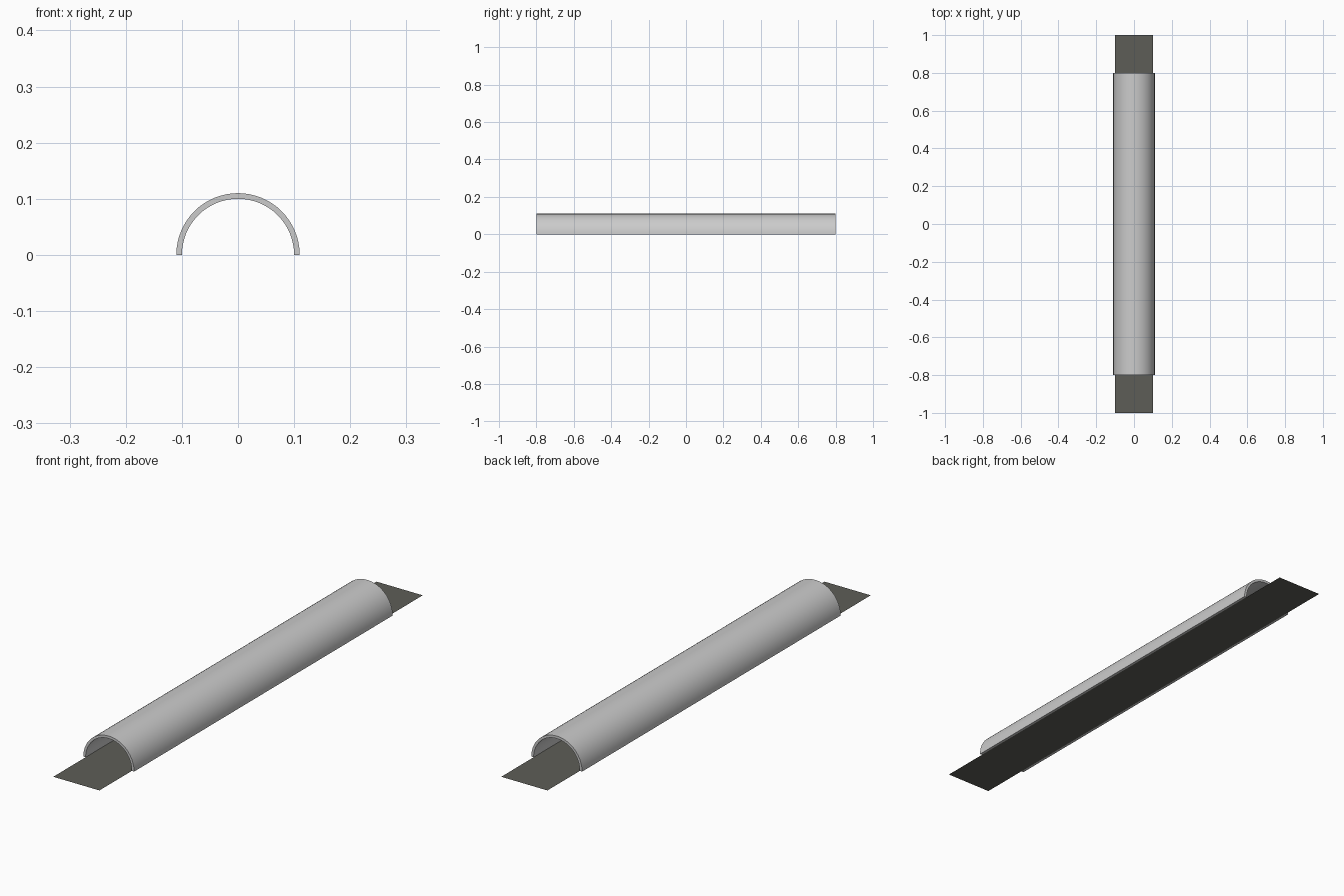
import bpy, bmesh, math

if "Cube" in bpy.data.objects:
    bpy.data.objects.remove(bpy.data.objects["Cube"])

R_OUT, R_IN = 0.11, 0.10
HALF_TUNNEL, HALF_ROAD = 0.8, 1.0
SEGMENTS = 32


def material(name, rgb):
    mat = bpy.data.materials.new(name)
    mat.diffuse_color = (*rgb, 1)
    mat.use_nodes = True
    mat.node_tree.nodes["Principled BSDF"].inputs["Base Color"].default_value = mat.diffuse_color
    return mat


def finish(bm, name, mat):
    mesh = bpy.data.meshes.new(name)
    bm.to_mesh(mesh)
    bm.free()
    mesh.materials.append(mat)
    obj = bpy.data.objects.new(name, mesh)
    bpy.context.collection.objects.link(obj)
    return obj


def arc_point(radius, i):
    a = math.pi * i / SEGMENTS
    return (radius * math.cos(a), -HALF_TUNNEL, radius * math.sin(a))


concrete = material("concrete grey", (0.6, 0.6, 0.6))
asphalt = material("dark asphalt", (0.11, 0.11, 0.095))

# Tunnel shell: half-ring profile extruded along y
bm = bmesh.new()
outer = [bm.verts.new(arc_point(R_OUT, i)) for i in range(SEGMENTS + 1)]
inner = [bm.verts.new(arc_point(R_IN, i)) for i in range(SEGMENTS + 1)]
ring = [bm.faces.new((outer[i], outer[i + 1], inner[i + 1], inner[i]))
        for i in range(SEGMENTS)]
extruded = bmesh.ops.extrude_face_region(bm, geom=ring, use_keep_orig=True)["geom"]
moved = [g for g in extruded if isinstance(g, bmesh.types.BMVert)]
bmesh.ops.translate(bm, verts=moved, vec=(0, 2 * HALF_TUNNEL, 0))
bmesh.ops.recalc_face_normals(bm, faces=bm.faces)
shell = finish(bm, "tunnel_shell", concrete)
bpy.context.view_layer.objects.active = shell
shell.select_set(True)
bpy.ops.object.shade_smooth_by_angle(angle=math.radians(30))

# Road: flat strip running through the tunnel
bm = bmesh.new()
corners = [(-R_IN, -HALF_ROAD), (R_IN, -HALF_ROAD), (R_IN, HALF_ROAD), (-R_IN, HALF_ROAD)]
bm.faces.new([bm.verts.new((x, y, 0)) for x, y in corners])
finish(bm, "road", asphalt)
